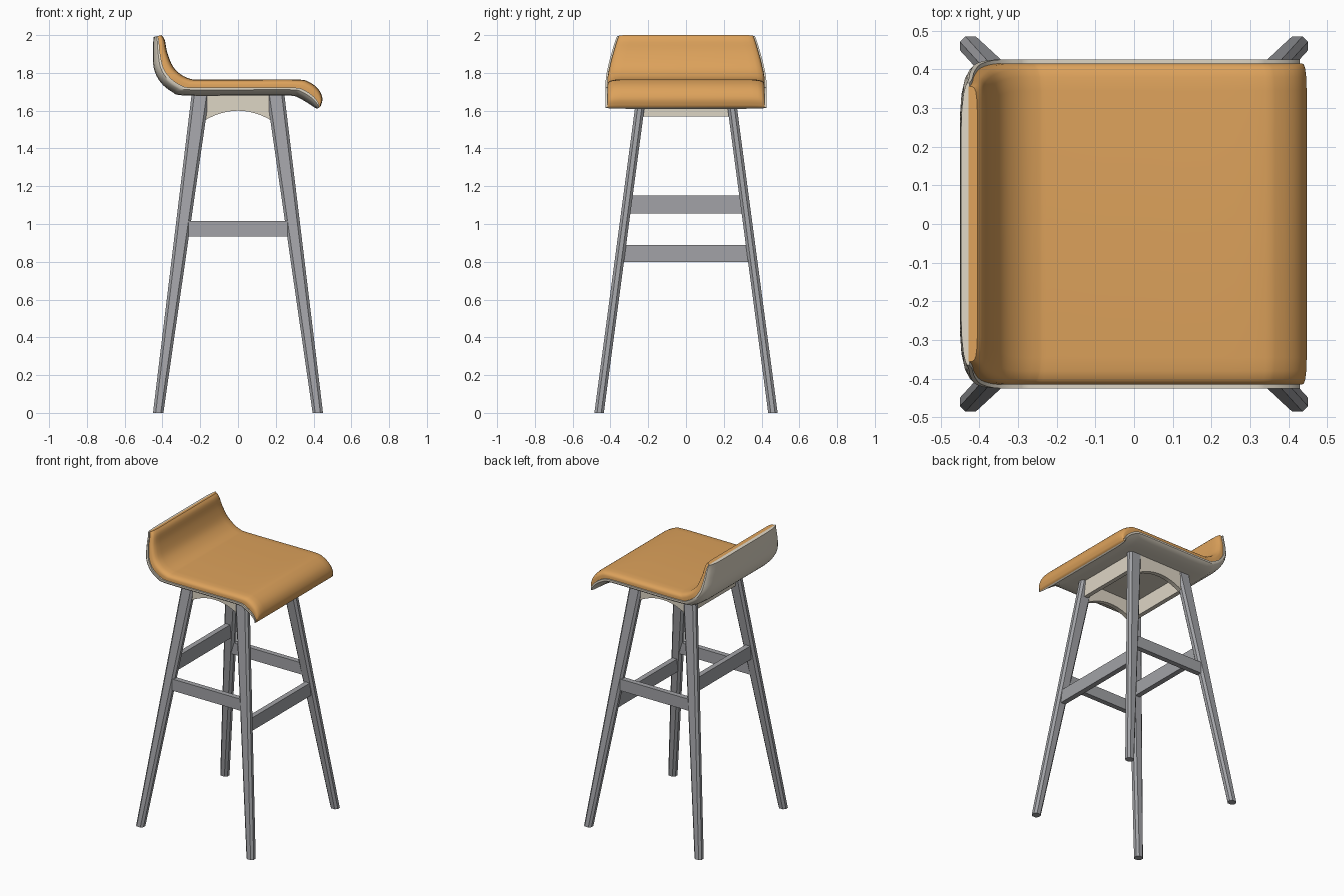
import bpy, bmesh, math
from mathutils import Vector

old = bpy.data.objects.get("Cube")
if old:
    bpy.data.objects.remove(old, do_unlink=True)


def material(name, rgb):
    m = bpy.data.materials.new(name)
    m.use_nodes = True
    m.diffuse_color = (*rgb, 1)
    bsdf = next(n for n in m.node_tree.nodes if n.type == 'BSDF_PRINCIPLED')
    bsdf.inputs["Base Color"].default_value = (*rgb, 1)
    return m


tan = material("tan_leather", (0.72, 0.36, 0.105))
cream = material("cream_shell", (0.73, 0.67, 0.56))
grey = material("grey_wood", (0.36, 0.365, 0.385))


def loft(name, rings, mat, smooth=False):
    """Skin a list of closed rings and cap both ends."""
    bm = bmesh.new()
    rows = [[bm.verts.new(p) for p in ring] for ring in rings]
    n = len(rows[0])
    for a, b in zip(rows, rows[1:]):
        for i in range(n):
            j = (i + 1) % n
            bm.faces.new((a[i], a[j], b[j], b[i]))
    bm.faces.new(rows[0])
    bm.faces.new(rows[-1])
    bmesh.ops.recalc_face_normals(bm, faces=bm.faces)
    me = bpy.data.meshes.new(name)
    bm.to_mesh(me)
    bm.free()
    me.materials.append(mat)
    ob = bpy.data.objects.new(name, me)
    bpy.context.collection.objects.link(ob)
    if smooth:
        bpy.ops.object.select_all(action='DESELECT')
        ob.select_set(True)
        bpy.context.view_layer.objects.active = ob
        bpy.ops.object.shade_smooth_by_angle(angle=math.radians(40))
    return ob


def spline(pts, steps=4):
    """Smooth curve through the points."""
    p = [Vector(q) for q in pts]
    p = [p[0]] + p + [p[-1]]
    out = []
    for a, b, c, d in zip(p, p[1:], p[2:], p[3:]):
        for k in range(steps):
            t = k / steps
            out.append(0.5 * (2 * b + (c - a) * t + (2 * a - 5 * b + 4 * c - d) * t * t
                              + (3 * b - a - 3 * c + d) * t ** 3))
    return out + [p[-1]]


# Seat side profile: underside and cushion top, matched point by point
under = spline([(-.447, 1.99), (-.449, 1.96), (-.45, 1.90), (-.445, 1.82), (-.41, 1.75),
                (-.35, 1.70), (-.28, 1.68), (.05, 1.68), (.27, 1.68), (.32, 1.668),
                (.37, 1.64), (.405, 1.617), (.42, 1.61)])
upper = spline([(-.405, 2.0), (-.388, 1.975), (-.375, 1.91), (-.345, 1.835), (-.30, 1.79),
                (-.25, 1.768), (-.20, 1.765), (.05, 1.765), (.31, 1.765), (.375, 1.752),
                (.425, 1.715), (.447, 1.665), (.437, 1.622)])


def seat_layer(name, half_section, mat):
    """Sweep a section of (inset from side, depth fraction) along the profile."""
    rings = []
    for lo, hi in zip(under, upper):
        rise = max(0, (lo.y - 1.74) / 0.25)
        half = 0.425 - 0.06 * rise ** 1.5
        right = []
        for inset, f in half_section:
            p = lo.lerp(hi, f)
            right.append(Vector((p.x, half - inset, p.y)))
        left = [Vector((v.x, -v.y, v.z)) for v in reversed(right)]
        rings.append(right + left)
    loft(name, rings, mat, smooth=True)


seat_layer("seat_shell", [(.12, 0), (.07, .04), (.03, .14), (.008, .27), (0, .36),
                          (0, .50), (.05, .50)], cream)
seat_layer("seat_cushion", [(.05, .46), (.010, .46), (.010, .70), (.014, .82), (.024, .91),
                            (.045, .97), (.08, 1)], tan)


# Splayed legs with chamfered corners
LEG_TOP = 1.69


def leg_centre(z):
    return Vector((.4225, .46, 0)).lerp(Vector((.198, .235, LEG_TOP)), z / LEG_TOP)


def leg_ring(z, hx, hy, sx, sy, c=.014):
    o = leg_centre(z)
    corner = [(hx, hy - c), (hx - c, hy), (c - hx, hy), (-hx, hy - c),
              (-hx, c - hy), (c - hx, -hy), (hx - c, -hy), (hx, c - hy)]
    return [(sx * (o.x + a), sy * (o.y + b), z) for a, b in corner]


for sx, side in ((1, "front"), (-1, "rear")):
    for sy, end in ((1, "left"), (-1, "right")):
        loft(f"{side}_{end}_leg", [leg_ring(0, .0275, .025, sx, sy),
                                   leg_ring(LEG_TOP, .047, .025, sx, sy)], grey)


def box(name, x0, x1, y0, y1, z0, z1, mat):
    loft(name, [[(x0, y0, z), (x1, y0, z), (x1, y1, z), (x0, y1, z)] for z in (z0, z1)], mat)


# Stretchers between the legs
T = .018
for s, side in ((1, "left"), (-1, "right")):
    c = leg_centre(.975)
    box(f"{side}_stretcher", -c.x, c.x, s * c.y - T, s * c.y + T, .935, 1.015, grey)
for s, name, z0, z1 in ((1, "foot_rail", .80, .89), (-1, "rear_stretcher", 1.055, 1.15)):
    c = leg_centre((z0 + z1) / 2)
    box(name, s * c.x - T, s * c.x + T, -c.y, c.y, z0, z1, grey)

# Aprons under the seat: arched along the sides, straight across front and rear
c = leg_centre(1.62)
for s, side in ((1, "left"), (-1, "right")):
    rings = []
    for k in range(13):
        x = -.18 + .36 * k / 12
        z = 1.60 - .045 * (abs(x) / .165) ** 2
        y0, y1 = s * c.y - .015, s * c.y + .015
        rings.append([(x, y0, z), (x, y1, z), (x, y1, 1.69), (x, y0, 1.69)])
    loft(f"{side}_apron", rings, cream, smooth=True)
for s, side in ((1, "front"), (-1, "rear")):
    box(f"{side}_apron", s * c.x - .015, s * c.x + .015, -c.y, c.y, 1.57, 1.69, cream)
